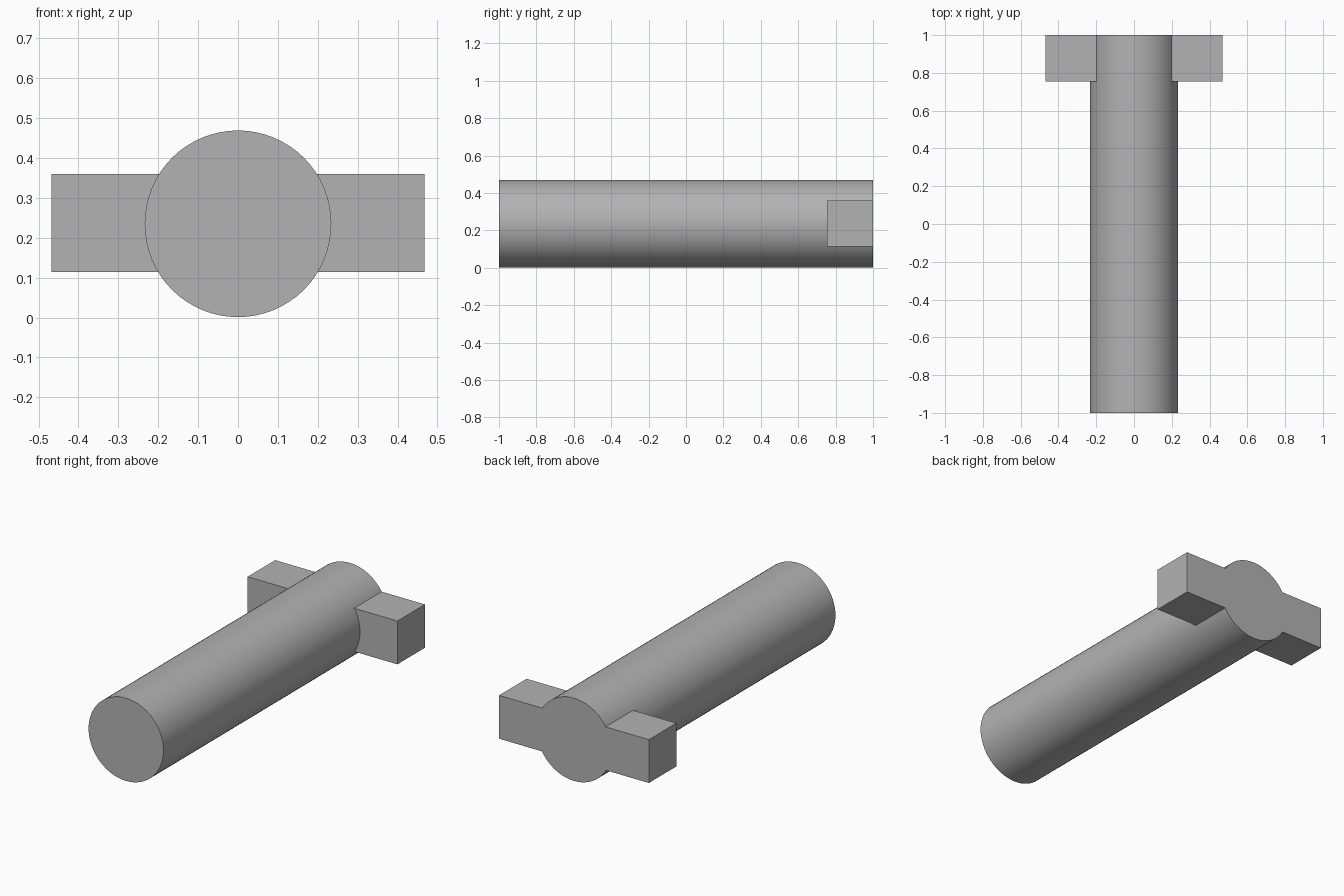
import bpy, math

cube = bpy.data.objects.get("Cube")
if cube:
    bpy.data.objects.remove(cube, do_unlink=True)

RADIUS, MID_Z = 0.234, 0.235
LUG_DEPTH, LUG_HEIGHT, SPAN = 0.245, 0.245, 0.936

# Plain grey material
grey = bpy.data.materials.new("plain_grey")
grey.use_nodes = True
colour = (0.45, 0.45, 0.45, 1)
grey.diffuse_color = colour
grey.node_tree.nodes["Principled BSDF"].inputs["Base Color"].default_value = colour

# Round shaft lying along y
bpy.ops.mesh.primitive_cylinder_add(vertices=64, radius=RADIUS, depth=2,
                                    location=(0, 0, MID_Z),
                                    rotation=(math.pi / 2, 0, 0))
shaft = bpy.context.object
shaft.name = "pin_shaft"
shaft.data.materials.append(grey)
bpy.ops.object.transform_apply(location=True, rotation=True, scale=True)

# Cross bar flush with the back end, forming both side lugs
bpy.ops.mesh.primitive_cube_add(size=1, location=(0, 1 - LUG_DEPTH / 2, MID_Z + 0.002))
bar = bpy.context.object
bar.name = "cross_bar"
bar.scale = (SPAN, LUG_DEPTH, LUG_HEIGHT)
bar.data.materials.append(grey)
bpy.ops.object.transform_apply(location=True, rotation=True, scale=True)

# Fuse the bar into the shaft
bpy.context.view_layer.objects.active = shaft
union = shaft.modifiers.new("fuse_bar", 'BOOLEAN')
union.operation = 'UNION'
union.solver = 'EXACT'
union.object = bar
bpy.ops.object.modifier_apply(modifier=union.name)
bpy.data.objects.remove(bar, do_unlink=True)

# Smooth barrel, crisp caps and lugs
bpy.ops.object.select_all(action='DESELECT')
shaft.select_set(True)
bpy.ops.object.shade_smooth_by_angle(angle=math.radians(30))
